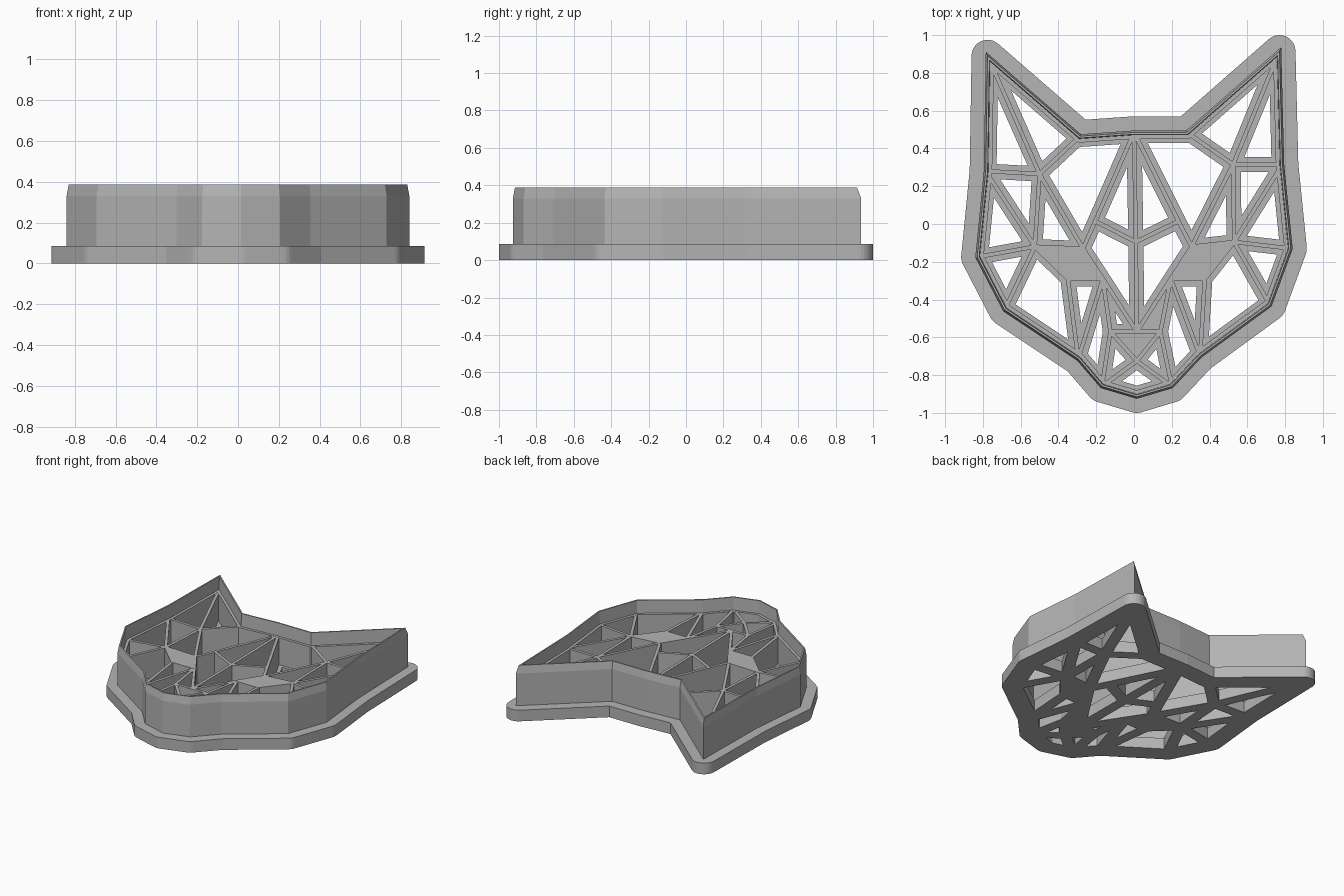
import bpy, bmesh, math
from mathutils import Vector, Matrix

cube = bpy.data.objects.get("Cube")
if cube:
    bpy.data.objects.remove(cube, do_unlink=True)

PLATE_TOP, RIB_TOP, WALL_TOP = 0.085, 0.29, 0.387

grey = bpy.data.materials.new("matte_grey")
grey.use_nodes = True
grey.diffuse_color = (0.46, 0.46, 0.46, 1)
grey.node_tree.nodes["Principled BSDF"].inputs["Base Color"].default_value = grey.diffuse_color

# Junctions of the face pattern: small letter on one side, capital on the other
pairs = {
    "a": (-.775, .89, .77, .915), "b": (-.5, .265, .525, .315),
    "c": (-.285, .465, .28, .485), "d": (-.785, .28, .785, .315),
    "e": (-.525, -.12, .53, -.095), "f": (-.83, -.175, .83, -.13),
    "k": (-.27, -.13, .305, -.12), "m": (-.685, -.455, .72, -.43),
    "p": (-.205, .015, .235, .015), "q": (-.165, -.29, .195, -.29),
    "r": (-.35, -.29, .375, -.29), "s": (-.295, -.715, .35, -.7),
    "u": (-.125, -.57, .14, -.57), "w": (-.17, -.86, .2, -.86),
}
nodes = {"t": (0, .485), "n": (.01, -.095), "v": (.015, -.57),
         "x": (.015, -.725), "z": (.015, -.915)}
for name, (lx, ly, rx, ry) in pairs.items():
    nodes[name], nodes[name.upper()] = (lx, ly), (rx, ry)
nodes = {name: Vector(p) for name, p in nodes.items()}


def other_side(cell):
    return "".join(ch.upper() if ch in pairs else ch for ch in cell)


OUTLINE = "actCAdFMSWzwsmfd".replace("Ad", "AD", 1)
half_cells = "adb abc dfe deb fme bek emsr ctpkb tpn pkqvn rsq qswu quv uwx".split()
cells = half_cells + [other_side(c) for c in half_cells] + ["xwzW"]
filled_cells = {other_side("quv")}
eyes = {"right_eye": "erqk", "left_eye": other_side("erqk")}


def edges(cell):
    return [frozenset(pair) for pair in zip(cell, cell[1:] + cell[0])]


rim_edges = set(edges(OUTLINE))


def ccw(cell):
    pts = [nodes[ch] for ch in cell]
    area = sum(p.x * q.y - p.y * q.x for p, q in zip(pts, pts[1:] + pts[:1]))
    return cell if area > 0 else cell[::-1]


def inset(cell, distance, rim_distance=None, rounded=False):
    """Offset a cell inwards (outwards if negative), optionally with round corners."""
    cell = ccw(cell)
    pts = [nodes[ch] for ch in cell]
    dist = [rim_distance if rim_distance is not None and e in rim_edges else distance
            for e in edges(cell)]
    normals = []
    for p, q in zip(pts, pts[1:] + pts[:1]):
        d = (q - p).normalized()
        normals.append(Vector((-d.y, d.x)))
    result = []
    for i, p in enumerate(pts):
        n, m, g, h = normals[i - 1], normals[i], dist[i - 1], dist[i]
        cross = n.x * m.y - n.y * m.x
        if rounded and cross > 0.1:
            angle = math.atan2(cross, n.dot(m))
            steps = max(2, round(angle / 0.2))
            for j in range(steps + 1):
                result.append(p + Matrix.Rotation(angle * j / steps, 2) @ n * g)
        elif abs(cross) < 0.06:
            result.append(p + (n + m).normalized() * h)
        else:
            result.append(p + Vector((g * m.y - h * n.y, h * n.x - g * m.x)) / cross)
    return result


def add_object(name, mesh):
    mesh.materials.clear()
    mesh.materials.append(grey)
    obj = bpy.data.objects.new(name, mesh)
    bpy.context.collection.objects.link(obj)
    return obj


def finish(name, bm):
    bmesh.ops.recalc_face_normals(bm, faces=bm.faces)
    mesh = bpy.data.meshes.new(name)
    bm.to_mesh(mesh)
    bm.free()
    return add_object(name, mesh)


def skin(bm, rings, closed=False):
    """Join rings of (points, height) with quads; cap the ends unless closed."""
    loops = [[bm.verts.new((p.x, p.y, z)) for p in pts] for pts, z in rings]
    for low, high in zip(loops, loops[1:] + (loops[:1] if closed else [])):
        for i in range(len(low)):
            bm.faces.new((low[i - 1], low[i], high[i], high[i - 1]))
    if not closed:
        bm.faces.new(loops[0])
        bm.faces.new(loops[-1])


# Base plate with a window in every open cell
curve = bpy.data.curves.new("plate_profile", "CURVE")
curve.dimensions = "2D"
curve.fill_mode = "BOTH"
curve.extrude = PLATE_TOP / 2
profiles = [inset(OUTLINE, -0.085, rounded=True)]
profiles += [inset(c, 0.04, 0.057) for c in cells if c not in filled_cells]
for pts in profiles:
    spline = curve.splines.new("POLY")
    spline.points.add(len(pts) - 1)
    for point, p in zip(spline.points, pts):
        point.co = (p.x, p.y, 0, 1)
    spline.use_cyclic_u = True
helper = bpy.data.objects.new("plate_helper", curve)
bpy.context.collection.objects.link(helper)
depsgraph = bpy.context.evaluated_depsgraph_get()
plate_mesh = bpy.data.meshes.new_from_object(helper.evaluated_get(depsgraph))
bpy.data.objects.remove(helper, do_unlink=True)
plate_mesh.transform(Matrix.Translation((0, 0, PLATE_TOP / 2)))
plate_mesh.shade_flat()
add_object("base_plate", plate_mesh)

# Cutting wall: thin blade with a tapered lip over a low inner ledge
section = [(-.01, .01), (-.01, .33), (0, WALL_TOP), (.01, WALL_TOP),
           (.014, RIB_TOP), (.034, RIB_TOP), (.034, .01)]
bm = bmesh.new()
skin(bm, [(inset(OUTLINE, d), z) for d, z in section], closed=True)
finish("cutting_wall", bm)

# Thin ribs along every inner line of the pattern
bm = bmesh.new()
ribs = {e for c in cells + list(eyes.values()) for e in edges(c)} - rim_edges
for first, second in sorted(sorted(e) for e in ribs):
    p, q = nodes[first], nodes[second]
    along = (q - p).normalized()
    side = Vector((-along.y, along.x)) * 0.011
    p = p + along * (0.025 if first in OUTLINE else 0)
    q = q - along * (0.025 if second in OUTLINE else 0)
    corners = [p - side, q - side, q + side, p + side]
    skin(bm, [(corners, .01), (corners, RIB_TOP - .001)])
finish("pattern_ribs", bm)

# Solid raised eyes
for name, cell in eyes.items():
    bm = bmesh.new()
    pts = inset(cell, -0.011)
    skin(bm, [(pts, .01), (pts, RIB_TOP)])
    finish(name, bm)
